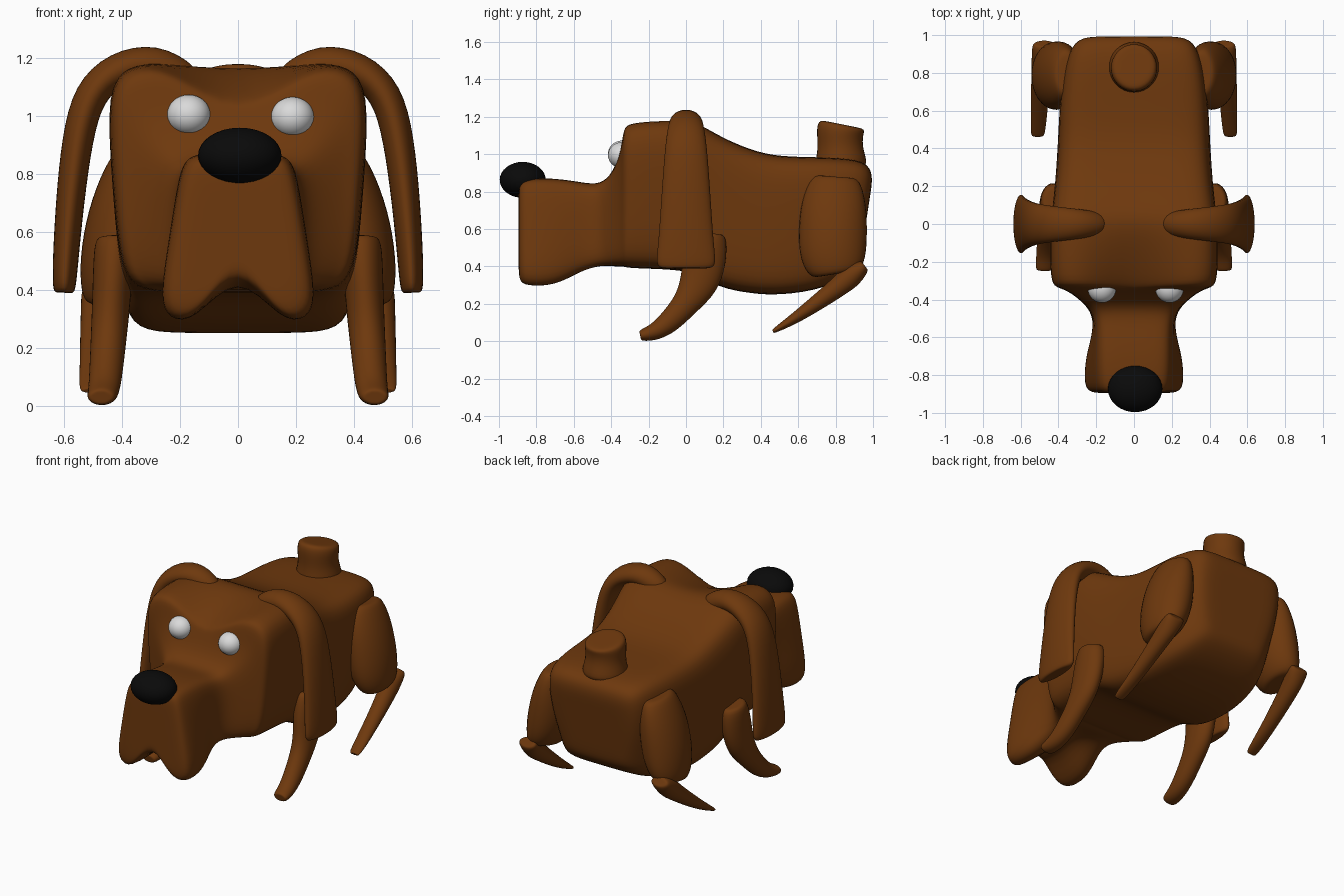
import bpy, bmesh, math
from mathutils import Vector

if "Cube" in bpy.data.objects:
    bpy.data.objects.remove(bpy.data.objects["Cube"])


def make_mat(name, rgb):
    m = bpy.data.materials.new(name)
    m.diffuse_color = (*rgb, 1)
    m.use_nodes = True
    m.node_tree.nodes["Principled BSDF"].inputs["Base Color"].default_value = m.diffuse_color
    return m


BROWN = make_mat("brown fur", (0.155, 0.04, 0.004))
WHITE = make_mat("eye white", (0.7, 0.7, 0.7))
BLACK = make_mat("nose black", (0.003, 0.003, 0.003))


def loft(name, rings, mirror=False):
    """Skin closed rings, add a smaller ring inside each end, cap and smooth."""
    def inset(ring):
        c = sum(ring, Vector()) / len(ring)
        return [c.lerp(p, 0.6) for p in ring]
    rings = [inset(rings[0])] + rings + [inset(rings[-1])]
    bm = bmesh.new()
    vr = [[bm.verts.new(p) for p in r] for r in rings]
    n = len(vr[0])
    for a, b in zip(vr, vr[1:]):
        for i in range(n):
            j = (i + 1) % n
            bm.faces.new((a[i], a[j], b[j], b[i]))
    bm.faces.new(vr[0])
    bm.faces.new(vr[-1])
    bmesh.ops.recalc_face_normals(bm, faces=bm.faces)
    for f in bm.faces:
        f.smooth = True
    me = bpy.data.meshes.new(name)
    bm.to_mesh(me)
    bm.free()
    me.materials.append(BROWN)
    ob = bpy.data.objects.new(name, me)
    bpy.context.collection.objects.link(ob)
    if mirror:
        ob.modifiers.new("mirror", 'MIRROR')
    sub = ob.modifiers.new("smooth", 'SUBSURF')
    sub.levels = sub.render_levels = 2


def sweep(name, pts, axis, widths, depths, mirror=True):
    """Eight-sided tube: widths lie along the axis, depths across it."""
    a = Vector(axis)
    pts = [Vector(p) for p in pts]
    last = len(pts) - 1
    rings = []
    for i, p in enumerate(pts):
        t = (pts[min(i + 1, last)] - pts[max(i - 1, 0)]).normalized()
        b = t.cross(a).normalized()
        angles = [(k + 0.5) * math.pi / 4 for k in range(8)]
        rings.append([p + 1.1 * (a * math.cos(q) * widths[i] + b * math.sin(q) * depths[i])
                      for q in angles])
    loft(name, rings, mirror)


def ramp(a, b, n):
    return [a + (b - a) * i / (n - 1) for i in range(n)]


def limb(name, x0, x1, w0, w1, rows, swell=0):
    """Leg part from rows of y, z, depth; x and width change evenly, swelling mid-way."""
    n = len(rows)
    pts = [(x, y, z) for x, (y, z, d) in zip(ramp(x0, x1, n), rows)]
    widths = [w + swell * math.sin(math.pi * i / (n - 1))
              for i, w in enumerate(ramp(w0, w1, n))]
    sweep(name, pts, (1, 0, 0), widths, [r[2] for r in rows])


def body_ring(y, wt, wb, zt, zb):
    """Boxy section: brow groove on the head, jowl groove under the snout, sloping rump."""
    h = zt - zb
    brow = 0.17 * math.exp(-((y + 0.32) / 0.22) ** 2) if y > -0.34 else 0
    jowl = 0.21 * min(1, max(0, (-0.42 - y) / 0.34))
    slope = 0.30 * max(0, y - 0.78)
    wm = max((wt + wb) / 2, wt * 0.96)
    half = [(0.55 * wt, zt), (0.85 * wt, zt - 0.01), (wt, zt - 0.12 * h), (wm, zt - 0.5 * h),
            (wb, zb + 0.14 * h), (0.88 * wb, zb + 0.01), (0.55 * wb, zb)]
    prof = [(0, zt - brow)] + half + [(0, zb + jowl)] + [(-x, z) for x, z in reversed(half)]
    return [Vector((x * 1.01, y - slope * (zt - z) / h, z)) for x, z in prof]


# Snout, head and body as one skin: y, top and bottom half width, top z, bottom z
body = [
    (-.895, .175, .235, .845, .315),
    (-.86, .20, .275, .872, .285),
    (-.70, .205, .265, .872, .285),
    (-.56, .20, .215, .85, .37),
    (-.46, .215, .225, .835, .40),
    (-.39, .29, .30, .90, .40),
    (-.345, .37, .36, 1.03, .40),
    (-.335, .42, .385, 1.15, .40),
    (-.30, .45, .405, 1.18, .39),
    (-.05, .45, .41, 1.19, .385),
    (.06, .44, .41, 1.175, .36),
    (.18, .42, .41, 1.095, .285),
    (.35, .405, .40, 1.02, .255),
    (.50, .40, .39, .985, .245),
    (.75, .39, .36, .985, .28),
    (.97, .34, .26, .97, .38),
    (1.0, .26, .19, .88, .45),
]
loft("head_and_body", [body_ring(*r) for r in body])

# Long hanging ears
ear = [(.18, 1.11), (.29, 1.19), (.42, 1.165), (.515, 1.08),
       (.555, .92), (.58, .70), (.595, .50), (.60, .39)]
sweep("ear", [(x, 0, z) for x, z in ear], (0, 1, 0),
      ramp(.065, .165, 8), ramp(.072, .04, 8))

# Front legs
limb("front_leg", .425, .472, .072, .05,
     [(.12, .58, .10), (.10, .43, .12), (.07, .30, .105), (.00, .20, .07),
      (-.09, .10, .062), (-.17, .045, .046), (-.245, .03, .03)])

# Haunches and hind feet
limb("haunch", .36, .45, .07, .085,
     [(.80, .88, .13), (.79, .75, .175), (.785, .59, .185), (.785, .45, .18), (.80, .36, .14)],
     swell=.055)
limb("hind_leg", .475, .51, .065, .038,
     [(.955, .405, .035), (.89, .355, .065), (.82, .295, .055),
      (.72, .22, .045), (.58, .12, .03), (.465, .052, .012)])

# Stub tail, rising from the rump and leaning back at the top
sweep("tail", [(0, .83, .93), (0, .825, 1.03), (0, .822, 1.11), (0, .832, 1.16)],
      (1, 0, 0), [.15, .115, .125, .12], [.15, .118, .125, .13], False)


# Eyes and nose
def ball(name, loc, radii, mat):
    bpy.ops.mesh.primitive_uv_sphere_add(segments=32, ring_count=16, radius=1, location=loc)
    ob = bpy.context.object
    ob.name = name
    ob.scale = radii
    ob.data.materials.append(mat)
    bpy.ops.object.shade_smooth()


ball("eye_left", (-.17, -.342, 1.003), (.075, .075, .07), WHITE)
ball("eye_right", (.188, -.342, .995), (.075, .075, .07), WHITE)
ball("nose", (.006, -.873, .863), (.144, .123, .096), BLACK)
